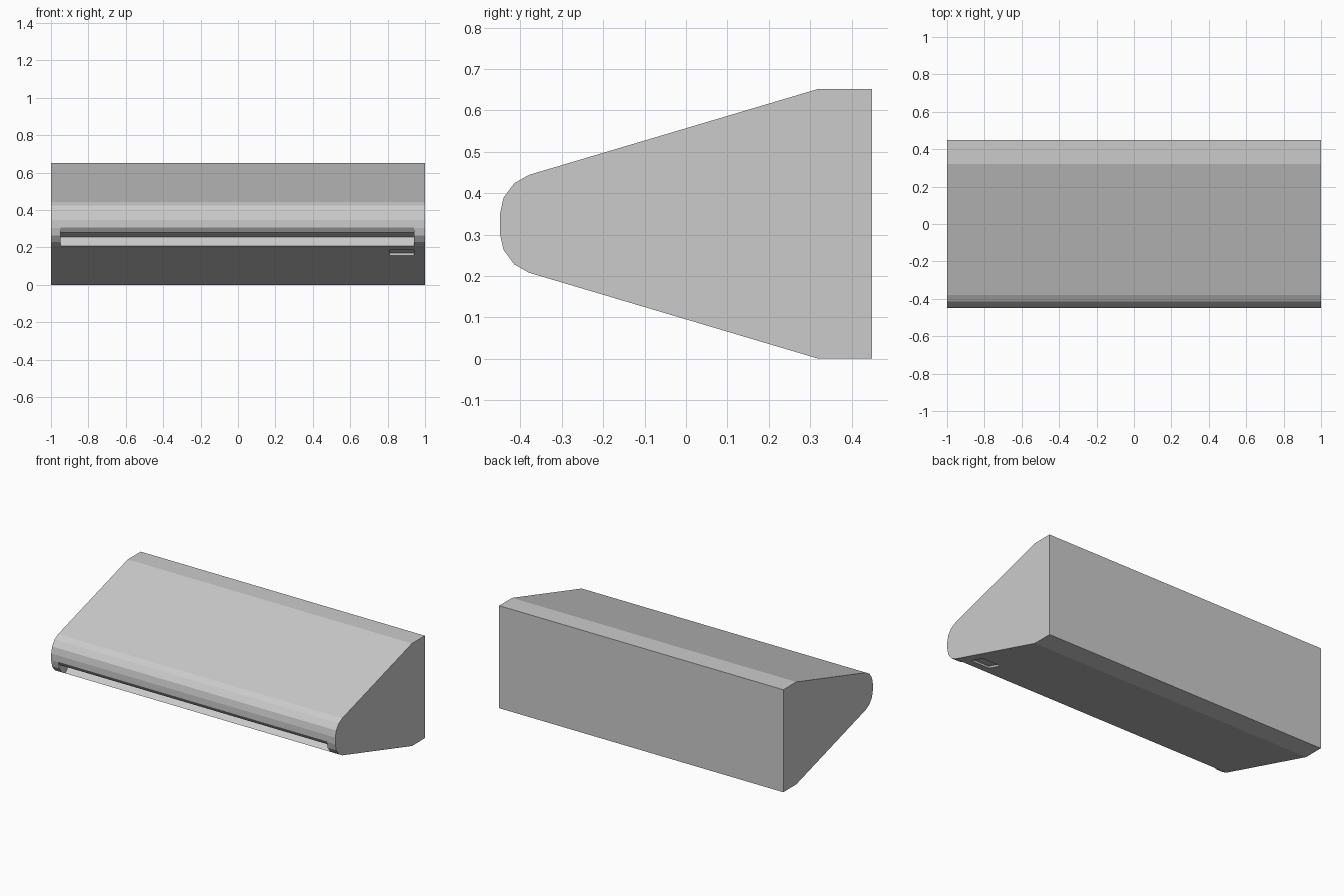
import bpy
import bmesh

cube = bpy.data.objects.get("Cube")
if cube:
    bpy.data.objects.remove(cube, do_unlink=True)

# Single casing colour
casing = bpy.data.materials.new("light grey casing")
casing.use_nodes = True
colour = (0.6, 0.6, 0.6, 1)
casing.diffuse_color = colour
casing.node_tree.nodes["Principled BSDF"].inputs["Base Color"].default_value = colour


def prism(name, profile, x0, x1):
    """Extrude a (y, z) profile along x."""
    bm = bmesh.new()
    face = bm.faces.new([bm.verts.new((x0, y, z)) for y, z in profile])
    ext = bmesh.ops.extrude_face_region(bm, geom=[face])["geom"]
    bmesh.ops.translate(bm, vec=(x1 - x0, 0, 0),
                        verts=[v for v in ext if isinstance(v, bmesh.types.BMVert)])
    bmesh.ops.recalc_face_normals(bm, faces=bm.faces)
    mesh = bpy.data.meshes.new(name)
    bm.to_mesh(mesh)
    bm.free()
    mesh.materials.append(casing)
    obj = bpy.data.objects.new(name, mesh)
    bpy.context.collection.objects.link(obj)
    return obj


def carve(target, cutter):
    """Subtract the cutter and remove it afterwards."""
    cutter.hide_render = True
    mod = target.modifiers.new("cut", "BOOLEAN")
    mod.operation = "DIFFERENCE"
    mod.solver = "EXACT"
    mod.object = cutter
    bpy.context.view_layer.objects.active = target
    bpy.ops.object.modifier_apply(modifier=mod.name)
    bpy.data.objects.remove(cutter, do_unlink=True)


# Wedge casing with a rounded nose, mirrored about mid height
MID = 0.326
upper = [(0.45, 0.652), (0.32, 0.652), (-0.38, 0.444),
         (-0.415, 0.424), (-0.441, 0.389), (-0.45, 0.348)]
lower = [(y, 2 * MID - z) for y, z in reversed(upper)]
body = prism("casing", upper + lower, -1, 1)

# Air outlet slot under the nose: sloped floor and stepped ceiling
slot = [(-0.41, 0.178), (-0.334, 0.256), (-0.431, 0.28), (-0.451, 0.309),
        (-0.5, 0.309), (-0.5, 0.178)]
carve(body, prism("outlet_cutter", slot, -0.95, 0.94))


# Shallow sensor recess in the sloping underside
def underside(y):
    return (0.32 - y) * 0.208 / 0.7


front, back, depth = -0.31, -0.21, 0.012
recess = [(front, underside(front) - 0.03), (front, underside(front) + depth),
          (back, underside(back) + depth), (back, underside(back) - 0.03)]
carve(body, prism("recess_cutter", recess, 0.81, 0.94))
